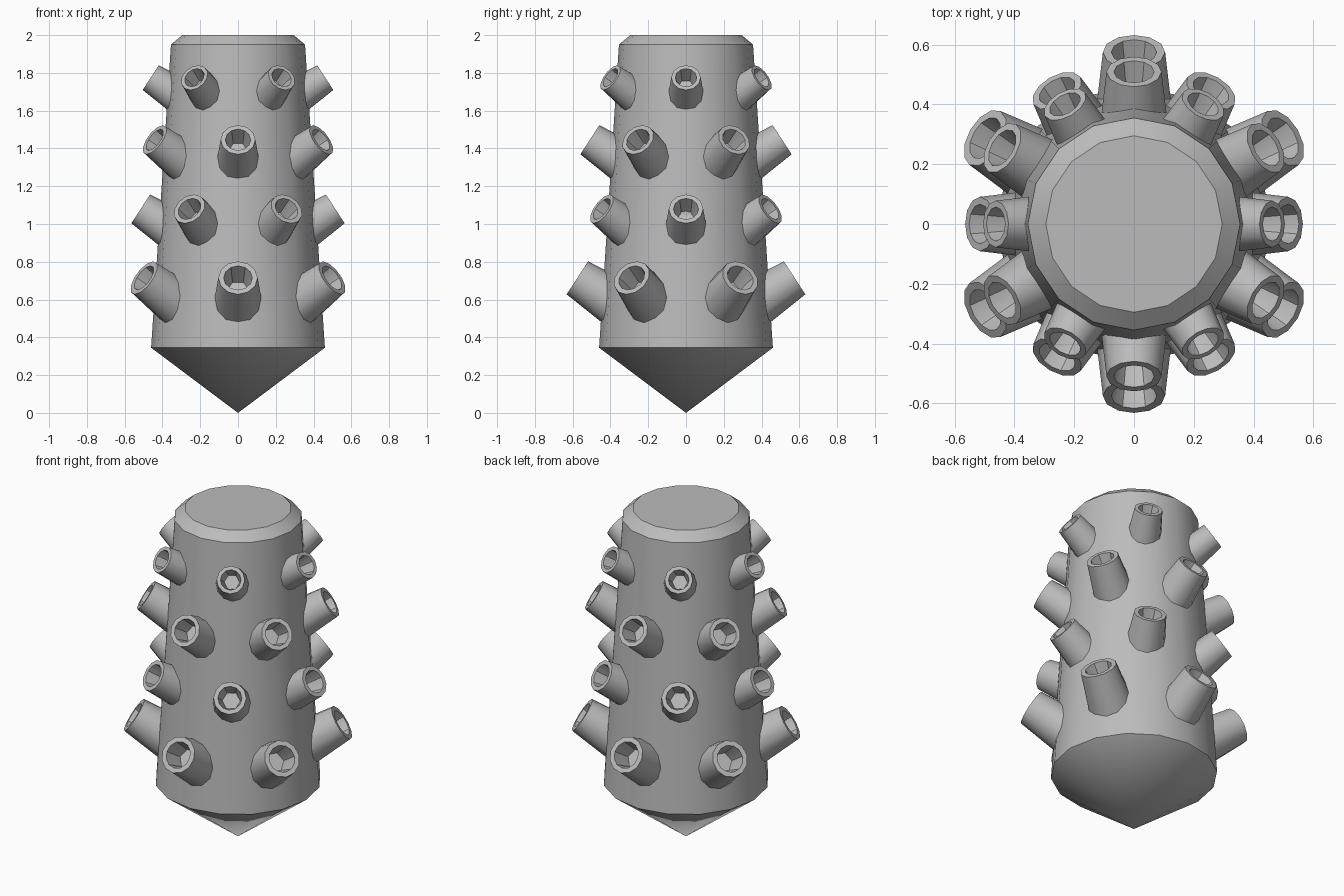
import bpy, bmesh
from math import sin, cos, pi, radians
from mathutils import Matrix, Vector

cube = bpy.data.objects.get("Cube")
if cube:
    bpy.data.objects.remove(cube)

grey = bpy.data.materials.new("plain_grey")
grey.use_nodes = True
colour = (0.5, 0.5, 0.5, 1)
grey.diffuse_color = colour
grey.node_tree.nodes["Principled BSDF"].inputs["Base Color"].default_value = colour


def lathe(name, profile, sides, hex_end=False):
    """Turn (radius, height) points around z; zero radius makes a pole."""
    bm = bmesh.new()
    rings = []
    for k, (r, z) in enumerate(profile):
        if r == 0:
            rings.append([bm.verts.new((0, 0, z))] * sides)
            continue
        ring = []
        for i in range(sides):
            # Pull every other corner in so the last ring is a hexagon
            flat = cos(pi / 6) if hex_end and k == len(profile) - 1 and i % 2 else 1
            a = 2 * pi * i / sides
            ring.append(bm.verts.new((r * flat * cos(a), r * flat * sin(a), z)))
        rings.append(ring)
    for low, high in zip(rings, rings[1:]):
        for i in range(sides):
            j = (i + 1) % sides
            quad = dict.fromkeys((low[i], low[j], high[j], high[i]))
            bm.faces.new(list(quad))
    bm.faces.new(rings[-1])
    bmesh.ops.recalc_face_normals(bm, faces=bm.faces)
    mesh = bpy.data.meshes.new(name)
    bm.to_mesh(mesh)
    bm.free()
    mesh.materials.append(grey)
    obj = bpy.data.objects.new(name, mesh)
    bpy.context.collection.objects.link(obj)
    bpy.ops.object.select_all(action="DESELECT")
    obj.select_set(True)
    bpy.context.view_layer.objects.active = obj
    bpy.ops.object.shade_smooth_by_angle(angle=radians(31))
    return obj


# Tapered body with a pointed base and chamfered flat top
lathe("body", [(0, 0), (0.46, 0.345), (0.355, 1.95), (0.295, 2.0)], 16)

# Rows of upturned spouts: tip distance, tip height, tip radius, first angle
rows = [
    (0.575, 0.715, 0.104, 0),
    (0.515, 1.08, 0.091, 30),
    (0.509, 1.446, 0.092, 0),
    (0.462, 1.775, 0.078, 30),
]
TILT = radians(33)
for n, (reach, height, r, start) in enumerate(rows, 1):
    length = r * 3
    profile = [(0, -length), (r + length * 0.1, -length), (r, 0),
               (r * 0.73, 0), (r * 0.55, -r * 1.15)]
    for i in range(6):
        spout = lathe(f"spout_row{n}_{i + 1}", profile, 12, hex_end=True)
        spin = Matrix.Rotation(radians(start + 60 * i), 4, "Z")
        lean = Matrix.Rotation(pi / 2 - TILT, 4, "X")
        spout.matrix_world = spin @ Matrix.Translation(Vector((0, -reach, height))) @ lean
